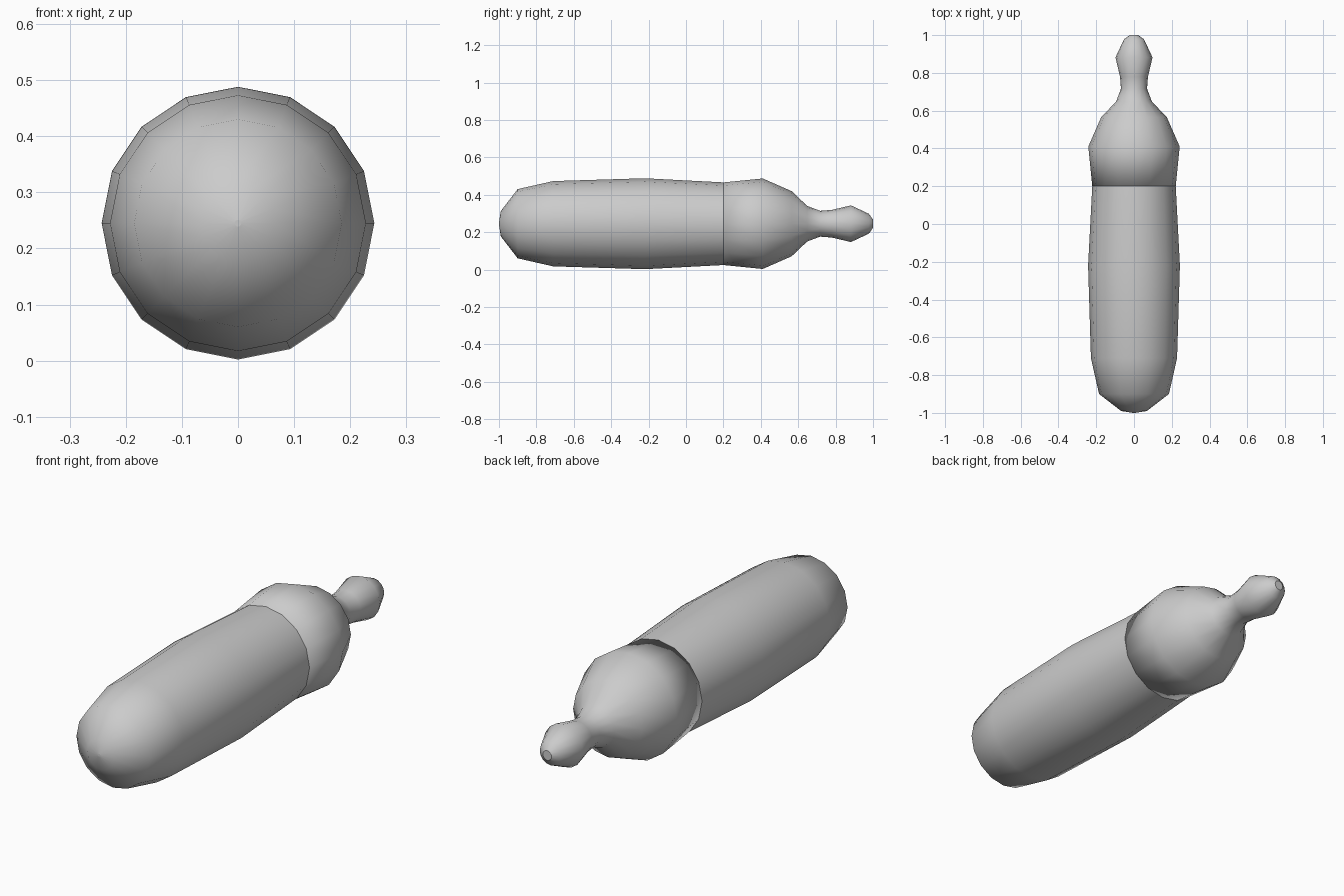
import bpy, bmesh, math

if "Cube" in bpy.data.objects:
    bpy.data.objects.remove(bpy.data.objects["Cube"])

SIDES = 16
AXIS_Z = 0.245


def lathe(name, profile, cap_start=False, cap_end=False):
    """Turn (y, radius) points around the long axis into a 16-sided part."""
    bm = bmesh.new()
    rings = []
    for y, r in profile:
        ring = []
        for i in range(SIDES):
            a = 2 * math.pi * i / SIDES
            ring.append(bm.verts.new((r * math.sin(a), y, AXIS_Z + r * math.cos(a))))
        rings.append(ring)
    for a, b in zip(rings, rings[1:]):
        for i in range(SIDES):
            j = (i + 1) % SIDES
            bm.faces.new((a[i], a[j], b[j], b[i]))
    if cap_start:
        bm.faces.new(rings[0])
    if cap_end:
        bm.faces.new(rings[-1])
    bmesh.ops.recalc_face_normals(bm, faces=bm.faces)
    for f in bm.faces:
        f.smooth = True
    # Flat caps keep a crisp outline
    for f in bm.faces:
        if len(f.verts) == SIDES:
            f.smooth = False
            for e in f.edges:
                e.smooth = False
    mesh = bpy.data.meshes.new(name)
    bm.to_mesh(mesh)
    bm.free()
    obj = bpy.data.objects.new(name, mesh)
    bpy.context.collection.objects.link(obj)
    return obj


# Long barrel with a rounded front end
lathe("barrel", [(-1.0, 0.006), (-0.99, 0.068), (-0.9, 0.185), (-0.71, 0.228),
                 (-0.22, 0.243), (0.2, 0.221)], cap_start=True)

# Bulb, neck and knob; the inner ring softens the shading at the joint
lathe("bulb_and_knob", [(0.2, 0.12), (0.2, 0.221), (0.41, 0.242), (0.565, 0.174),
                        (0.648, 0.095), (0.717, 0.069), (0.78, 0.074),
                        (0.882, 0.098), (0.978, 0.053), (1.0, 0.022)],
      cap_start=True, cap_end=True)
